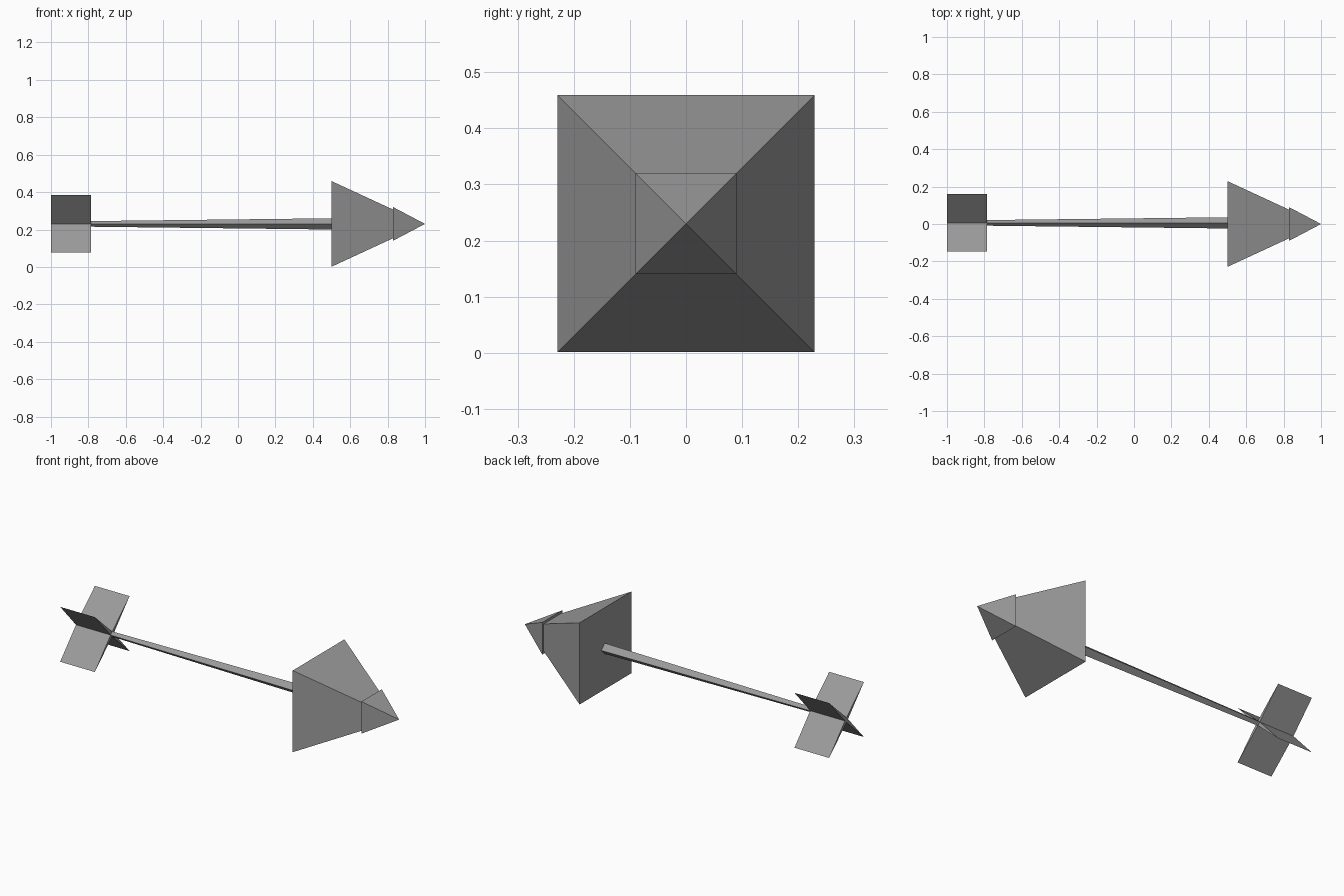
import bpy, bmesh, math

if "Cube" in bpy.data.objects:
    bpy.data.objects.remove(bpy.data.objects["Cube"])

ZC = 0.23  # height of the arrow axis

dark = bpy.data.materials.new("dark_grey")
dark.diffuse_color = (0.33, 0.33, 0.33, 1)
dark.use_nodes = True
dark.node_tree.nodes["Principled BSDF"].inputs["Base Color"].default_value = dark.diffuse_color


def loft(name, rings, dy=0.0):
    """Skin (x, [(y, z)...]) rings along x; a one-point ring is an apex."""
    bm = bmesh.new()
    loops = [[bm.verts.new((x, y + dy, ZC + z)) for y, z in pts] for x, pts in rings]
    for a, b in zip(loops, loops[1:]):
        n = len(a)
        for i in range(n):
            j = (i + 1) % n
            bm.faces.new((a[i], a[j], b[0]) if len(b) == 1 else (a[i], a[j], b[j], b[i]))
    for loop in (loops[0], loops[-1]):
        if len(loop) > 2:
            bm.faces.new(loop)
    bmesh.ops.recalc_face_normals(bm, faces=bm.faces[:])
    me = bpy.data.meshes.new(name)
    bm.to_mesh(me)
    bm.free()
    me.materials.append(dark)
    ob = bpy.data.objects.new(name, me)
    bpy.context.collection.objects.link(ob)
    return ob


def star(inner, outer):
    """Alternating points: inner on the axes, outer on the diagonals."""
    return [((outer if k % 2 else inner) * math.cos(k * math.pi / 4),
             (outer if k % 2 else inner) * math.sin(k * math.pi / 4)) for k in range(8)]


def square(h):
    return [(-h, -h), (h, -h), (h, h), (-h, h)]


def diamond(r):
    return [(r, 0), (0, r), (-r, 0), (0, -r)]


# Head: large pyramid with a slightly wider cap over its point
loft("arrow_head", [(0.5, square(0.229)), (0.995, [(0, 0)])])
loft("head_tip", [(0.829, square(0.09)), (1.0, [(0, 0)])])

# Shaft: tapered square rod standing on its edge, a hair off centre
loft("shaft", [(-0.785, diamond(0.015)), (0.5, diamond(0.03))], dy=0.006)

# Fletching: four wedge fins on the diagonals
fin = star(0.014, 0.154 * math.sqrt(2))
loft("tail_fins", [(-1.0, fin), (-0.785, fin)], dy=0.006)
